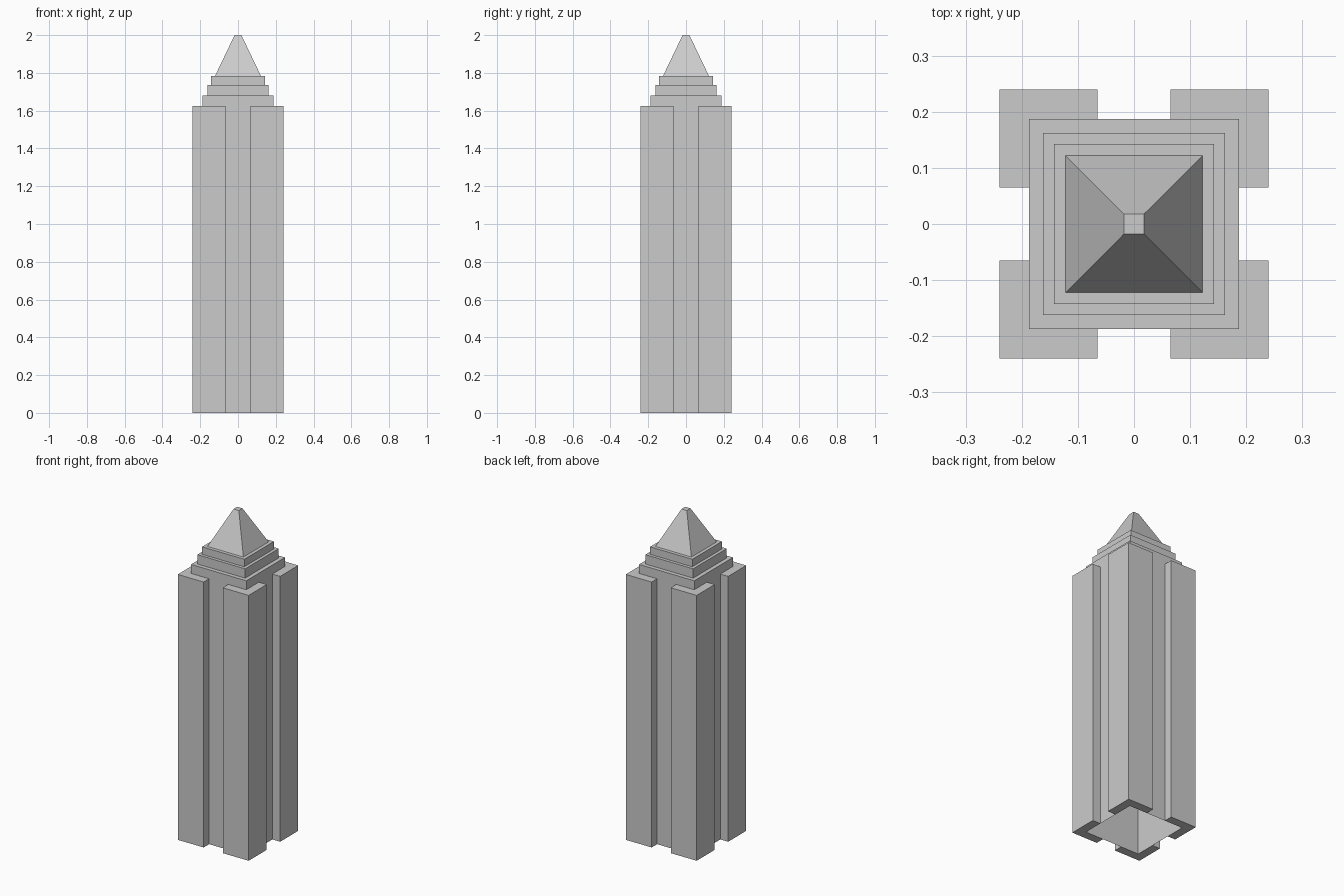
import bpy
import bmesh

if "Cube" in bpy.data.objects:
    bpy.data.objects.remove(bpy.data.objects["Cube"])


def make_object(name, bm):
    mesh = bpy.data.meshes.new(name)
    bm.to_mesh(mesh)
    bm.free()
    obj = bpy.data.objects.new(name, mesh)
    bpy.context.collection.objects.link(obj)
    return obj


def square_shell(name, profile, cap):
    """Skin square rings given as (half width, height); the bottom stays open."""
    bm = bmesh.new()
    rings = []
    for r, z in profile:
        corners = ((-r, -r), (r, -r), (r, r), (-r, r))
        rings.append([bm.verts.new((x, y, z)) for x, y in corners])
    for low, high in zip(rings, rings[1:]):
        for i in range(4):
            j = (i + 1) % 4
            bm.faces.new((low[i], low[j], high[j], high[i]))
    if cap:
        bm.faces.new(rings[-1])
    return make_object(name, bm)


def corner_pier(name, sx, sy):
    """Closed L-shaped prism wrapped around one corner of the core."""
    outline = [(INNER, CORE), (CORE, CORE), (CORE, INNER),
               (OUTER, INNER), (OUTER, OUTER), (INNER, OUTER)]
    bm = bmesh.new()
    base = bm.faces.new([bm.verts.new((sx * x, sy * y, 0)) for x, y in outline])
    top = bmesh.ops.extrude_face_region(bm, geom=[base], use_keep_orig=True)
    verts = [g for g in top["geom"] if isinstance(g, bmesh.types.BMVert)]
    bmesh.ops.translate(bm, verts=verts, vec=(0, 0, PIER_TOP))
    bmesh.ops.recalc_face_normals(bm, faces=bm.faces)
    return make_object(name, bm)


CORE, INNER, OUTER, PIER_TOP = 0.187, 0.065, 0.24, 1.625

# Hollow core with the stepped setbacks
square_shell("stepped_core", [
    (CORE, 0), (CORE, 1.68),
    (0.162, 1.68), (0.162, 1.737),
    (0.143, 1.737), (0.143, 1.783),
    (0.122, 1.783)], cap=False)

# Tapered roof with a small flat tip
square_shell("pyramid_roof", [(0.122, 1.783), (0.018, 2.0)], cap=True)

# Four corner piers
for side, sx in (("left", -1), ("right", 1)):
    for end, sy in (("front", -1), ("back", 1)):
        corner_pier(f"{end}_{side}_pier", sx, sy)
